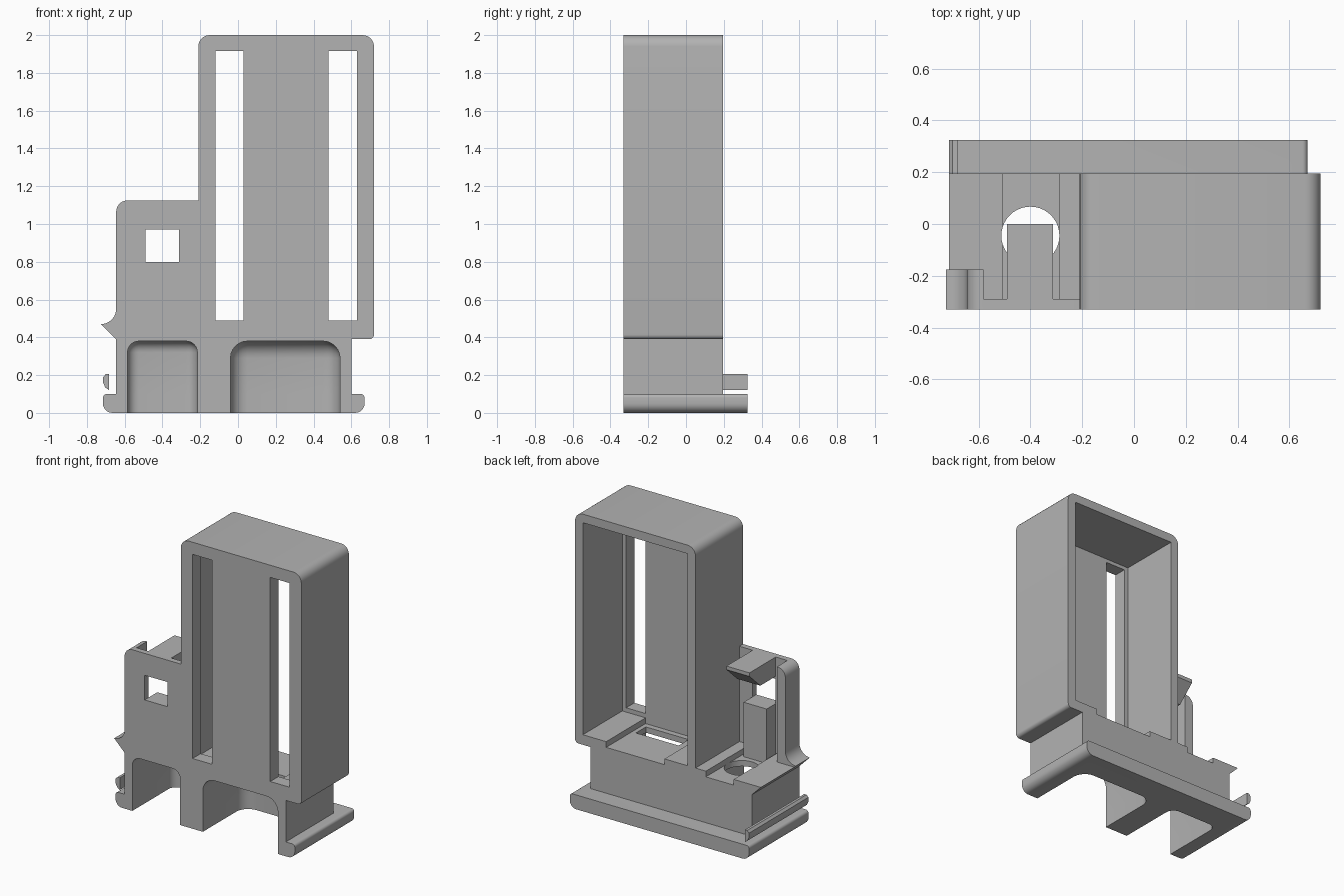
import bpy, bmesh, math
from mathutils import Vector

if "Cube" in bpy.data.objects:
    bpy.data.objects.remove(bpy.data.objects["Cube"], do_unlink=True)

grey = bpy.data.materials.new("plain grey")
grey.use_nodes = True
COLOUR = (0.45, 0.45, 0.45, 1)
grey.diffuse_color = COLOUR
grey.node_tree.nodes["Principled BSDF"].inputs["Base Color"].default_value = COLOUR

FRONT, BACK = -0.33, 0.195


def finish(name, bm):
    bmesh.ops.recalc_face_normals(bm, faces=bm.faces)
    mesh = bpy.data.meshes.new(name)
    bm.to_mesh(mesh)
    bm.free()
    mesh.materials.append(grey)
    obj = bpy.data.objects.new(name, mesh)
    bpy.context.collection.objects.link(obj)
    return obj


def outline(points, steps=6):
    """Points are (a, b) or (a, b, radius); a radius rounds that corner."""
    out = []
    for i, p in enumerate(points):
        c = Vector(p[:2])
        if len(p) == 2:
            out.append(c)
            continue
        u = (Vector(points[i - 1][:2]) - c).normalized()
        v = (Vector(points[(i + 1) % len(points)][:2]) - c).normalized()
        centre = c + (u + v) * p[2]
        for k in range(steps + 1):
            t = k / steps * math.pi / 2
            out.append(centre - v * p[2] * math.cos(t) - u * p[2] * math.sin(t))
    return out


def prism(name, points, start, end, axis="y"):
    """Extrude an outline: (x, z) along y, or (y, z) along x."""
    place = (lambda p, d: (p.x, d, p.y)) if axis == "y" else (lambda p, d: (d, p.x, p.y))
    bm = bmesh.new()
    face = bm.faces.new([bm.verts.new(place(p, start)) for p in outline(points)])
    moved = bmesh.ops.extrude_face_region(bm, geom=[face])["geom"]
    shift = Vector(place(Vector((0, 0)), end - start))
    bmesh.ops.translate(bm, vec=shift, verts=[g for g in moved if isinstance(g, bmesh.types.BMVert)])
    return finish(name, bm)


def box_mesh(x, y, z):
    bm = bmesh.new()
    bmesh.ops.create_cube(bm, size=1)
    for v in bm.verts:
        v.co = [r[0] if c < 0 else r[1] for r, c in zip((x, y, z), v.co)]
    return bm


def box(name, x, y, z):
    return finish(name, box_mesh(x, y, z))


def pocket(x, radius):
    """Arch cutter, open to the front and below, rounded everywhere else."""
    back, top = 0.13, 0.38
    bm = box_mesh(x, (-0.5, back), (-0.2, top))
    edges = [e for e in bm.edges
             if all(v.co.y > 0 for v in e.verts) and abs(e.verts[0].co.z - e.verts[1].co.z) > 0.1
             or all(v.co.z > 0 for v in e.verts) and not all(v.co.y < 0 for v in e.verts)]
    bmesh.ops.bevel(bm, geom=edges, offset=radius, segments=6, profile=0.5, affect="EDGES")
    return finish("arch_cutter", bm)


def round_cutter(x, y, radius):
    bm = bmesh.new()
    bmesh.ops.create_cone(bm, cap_ends=True, segments=40, radius1=radius, radius2=radius, depth=0.4)
    bmesh.ops.translate(bm, vec=(x, y, 0.45), verts=bm.verts)
    return finish("hole_cutter", bm)


def cut(obj, *cutters):
    bpy.context.view_layer.objects.active = obj
    for c in cutters:
        mod = obj.modifiers.new("cut", "BOOLEAN")
        mod.operation, mod.solver, mod.object = "DIFFERENCE", "EXACT", c
        bpy.ops.object.modifier_apply(modifier=mod.name)
        bpy.data.objects.remove(c, do_unlink=True)
    return obj


def arches():
    return pocket((-0.585, -0.215), 0.06), pocket((-0.04, 0.54), 0.09)


def floor_holes():
    return (round_cutter(-0.4, -0.045, 0.112),
            box("slot_cutter", (0.12, 0.45), (-0.2, -0.09), (0.3, 0.6)))


# Base block and its wider foot, hollowed by two arches
body = cut(box("base_body", (-0.645, 0.6), (FRONT, BACK), (0.1, 0.39)), *arches(), *floor_holes())
foot = cut(prism("base_foot", [(-0.715, 0.1, 0.02), (-0.715, 0, 0.05), (0.67, 0, 0.05), (0.67, 0.1, 0.02)],
                 FRONT, 0.325), *arches())

# Loose rail above the foot
rail = prism("side_rail", [(-0.682, 0.12), (-0.682, 0.205), (-0.7, 0.205), (-0.714, 0.19),
                           (-0.714, 0.16), (-0.703, 0.135)], FRONT, 0.325)

# Tall frame, open at the back, with two slots through the front wall
tower = prism("tall_frame", [(-0.21, 0.39), (0.72, 0.39, 0.025), (0.72, 2, 0.06), (-0.21, 2, 0.06)], FRONT, BACK)
inner = (-0.24, 0.4)
cut(tower,
    box("cavity", (-0.15, 0.66), inner, (0.46, 1.94)),
    box("recess", (0.03, 0.48), inner, (0.42, 0.6)),
    *[box("slot", x, (-0.5, 0), (0.49, 1.915)) for x in ((-0.12, 0.03), (0.48, 0.63))],
    *floor_holes())

# Small side housing with a flared lip, window and stepped floor
flare = [(-0.725 + 0.08 * math.sin(t), 0.55 - 0.08 * math.cos(t))
         for t in [k * math.pi / 12 for k in range(7)]]
housing = prism("side_housing", [(-0.21, 0.39), (-0.645, 0.39)] + flare
                + [(-0.645, 1.125, 0.06), (-0.21, 1.125)], FRONT, BACK)
cut(housing,
    box("cavity", (-0.58, -0.1), (-0.29, 0.4), (0.46, 1.3)),
    box("open_back", (-0.9, -0.1), (-0.175, 0.4), (0.46, 1.3)),
    box("recess", (-0.505, -0.29), (-0.29, 0.4), (0.42, 0.6)),
    box("window", (-0.49, -0.312), (-0.5, -0.2), (0.8, 0.972)),
    round_cutter(-0.4, -0.045, 0.112))

# Block below the window and wedge catch above it
box("window_block", (-0.49, -0.312), (-0.29, -0.19), (0.42, 0.8))
prism("wedge_catch", [(-0.29, 1.125), (0, 1.125), (0, 1.1), (-0.12, 0.99), (-0.29, 0.99)],
      -0.49, -0.312, axis="x")

# Smooth the rounded corners, keep the sharp edges
bpy.ops.object.select_all(action="DESELECT")
for obj in bpy.context.collection.objects:
    if obj.type == "MESH" and grey.name in obj.data.materials:
        obj.select_set(True)
        bpy.context.view_layer.objects.active = obj
bpy.ops.object.shade_smooth_by_angle(angle=math.radians(30))
